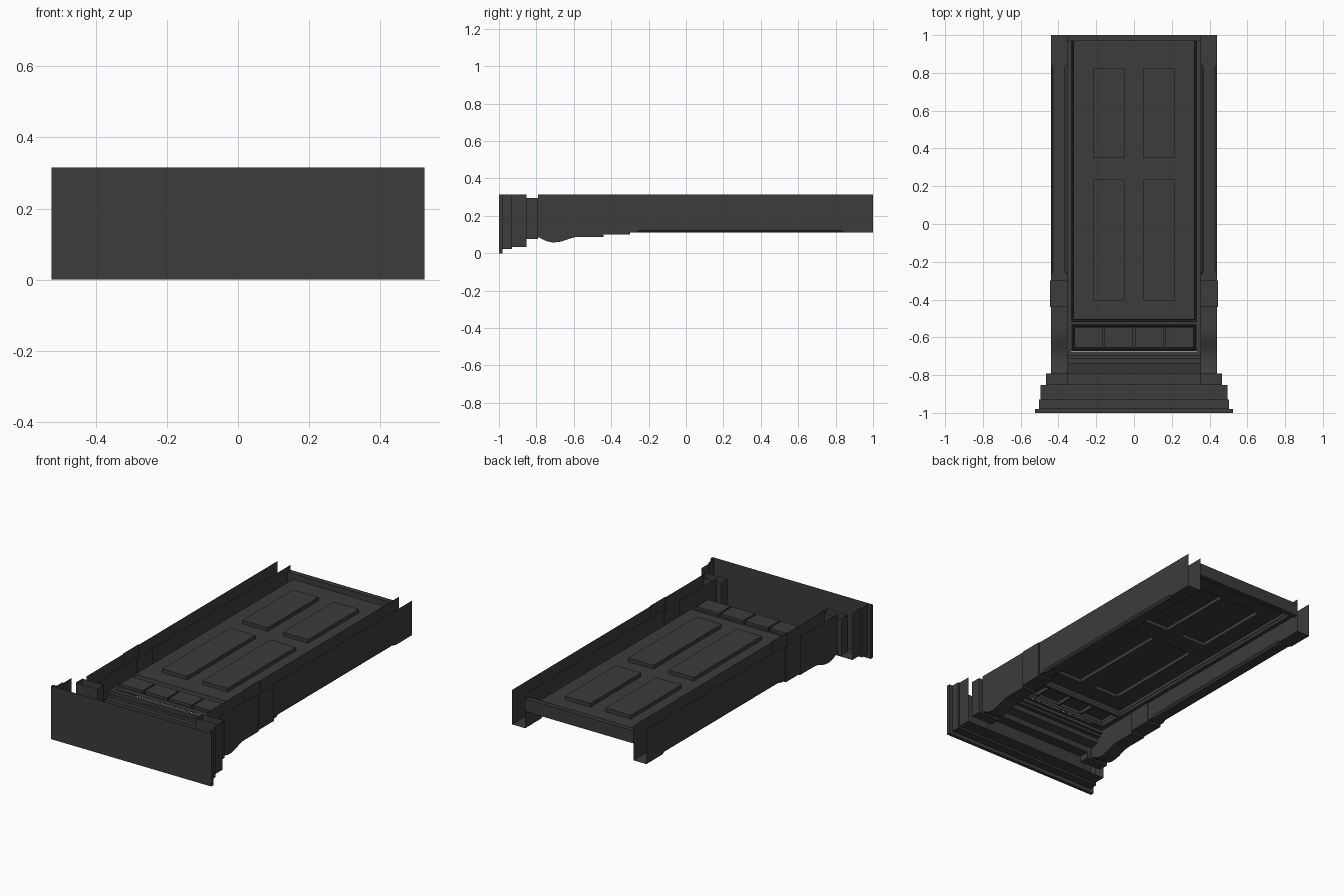
import bpy, bmesh, math

if "Cube" in bpy.data.objects:
    bpy.data.objects.remove(bpy.data.objects["Cube"])

paint = bpy.data.materials.new("dark_grey_paint")
paint.diffuse_color = (0.045, 0.045, 0.045, 1)
paint.use_nodes = True
paint.node_tree.nodes["Principled BSDF"].inputs["Base Color"].default_value = paint.diffuse_color


def finish(name, bm, mirror=False):
    bmesh.ops.remove_doubles(bm, verts=bm.verts, dist=0.0001)
    bmesh.ops.recalc_face_normals(bm, faces=bm.faces)
    me = bpy.data.meshes.new(name)
    bm.to_mesh(me)
    bm.free()
    me.materials.append(paint)
    ob = bpy.data.objects.new(name, me)
    bpy.context.collection.objects.link(ob)
    if mirror:
        ob.modifiers.new("mirror", 'MIRROR').use_bisect_axis[0] = False
    return ob


def loft(name, rows, closed=False, mirror=False, cap_first=False):
    """Skin a list of equal-length point rows."""
    bm = bmesh.new()
    vs = [[bm.verts.new(p) for p in r] for r in rows]
    n = len(rows[0])
    for a, b in zip(vs, vs[1:]):
        for i in range(n if closed else n - 1):
            j = (i + 1) % n
            bm.faces.new((a[i], a[j], b[j], b[i]))
    if cap_first:
        bm.faces.new(vs[0])
    return finish(name, bm, mirror)


def panelled_sheet(name, xs, ys, z, cells, inset, rise):
    """Flat sheet with chosen grid cells pushed back as panels."""
    bm = bmesh.new()
    g = [[bm.verts.new((x, y, z)) for x in xs] for y in ys]
    panels = []
    for j in range(len(ys) - 1):
        for i in range(len(xs) - 1):
            f = bm.faces.new((g[j][i], g[j][i + 1], g[j + 1][i + 1], g[j + 1][i]))
            if (i, j) in cells:
                panels.append(f)
    bmesh.ops.inset_individual(bm, faces=panels, thickness=inset)
    for f in panels:
        for v in f.verts:
            v.co.z += rise
    return finish(name, bm)


def ring_frame(name, x, y0, y1, steps):
    """Moulding around a rectangle; steps are (outward offset, z)."""
    loft(name, [[(-x - o, y0 - o, z), (x + o, y0 - o, z), (x + o, y1 + o, z), (-x - o, y1 + o, z)]
                for o, z in steps], closed=True)


def box(name, x0, x1, y0, y1, z0, z1, mirror=False):
    loft(name, [[(x0, y0, z), (x1, y0, z), (x1, y1, z), (x0, y1, z)] for z in (z0, z0, z1)][1:],
         closed=True, mirror=mirror, cap_first=True)


BACK = 0.315

# Stepped cornice, open at the back: (half width, y, front z)
tiers = [(0.525, -1, 0), (0.525, -0.98, 0), (0.503, -0.98, 0.022), (0.503, -0.93, 0.022),
         (0.494, -0.93, 0.034), (0.494, -0.853, 0.034)]
loft("cornice", [[(-w, y, BACK), (-w, y, z), (w, y, z), (w, y, BACK)] for w, y, z in tiers],
     cap_first=True)

# Capital blocks above the pilasters
box("capital_block", 0.325, 0.466, -0.853, -0.792, 0.075, 0.295, mirror=True)

# Stepped entablature between the capitals and the transom
prof = [(-0.853, 0.034), (-0.853, 0.11), (-0.792, 0.11), (-0.792, 0.145), (-0.74, 0.155), (-0.74, 0.185),
        (-0.715, 0.185), (-0.715, 0.2), (-0.70, 0.2), (-0.70, 0.22), (-0.675, 0.22)]
loft("entablature", [[(-0.355, y, z), (0.355, y, z)] for y, z in prof])

# Pilaster channels with a scrolled bracket and stop-chamfered shaft: (y, z, chamfer, widening)
stations = [(-0.792, 0.085, 0, 0)]
for i in range(13):
    t = i / 12
    y = -0.785 + 0.215 * t
    z = 0.085 - 0.027 * math.sin(math.pi * min(1, t * 1.25) ** 0.9) if t < 0.4 else \
        0.0735 - 0.0145 * math.cos(math.pi * (t - 0.4) / 0.6)
    stations.append((y, z, 0, 0))
stations += [(-0.44, 0.088, 0, 0), (-0.44, 0.1, 0, 0.005), (-0.30, 0.1, 0, 0.005), (-0.30, 0.11, 0, 0),
             (-0.27, 0.11, 0, 0), (-0.25, 0.11, 0.012, 0), (0.83, 0.11, 0.012, 0),
             (0.85, 0.11, 0, 0), (1, 0.11, 0, 0)]
loft("pilaster", [[(0.355 - w, y, BACK), (0.355 - w, y, z + c), (0.355 - w + c, y, z),
                   (0.44 + w - c, y, z), (0.44 + w, y, z + c), (0.44 + w, y, BACK)]
                  for y, z, c, w in stations], mirror=True)

# Door leaf with four panels
panelled_sheet("door_leaf", [-0.32, -0.215, -0.05, 0.05, 0.215, 0.32],
               [-0.505, -0.405, 0.235, 0.35, 0.825, 0.97], 0.25,
               {(1, 1), (3, 1), (1, 3), (3, 3)}, 0.014, 0.022)

# Moulding around three sides of the door, and the flat jamb
steps = [(0, 0.25), (0.003, 0.232), (0.009, 0.236), (0.012, 0.22), (0.035, 0.22)]
loft("door_moulding", [[(-0.32 - o, 1, z), (-0.32 - o, -0.505 - min(o, 0.022), z),
                        (0.32 + o, -0.505 - min(o, 0.022), z), (0.32 + o, 1, z)] for o, z in steps])

# Threshold
box("threshold", -0.355, 0.355, 0.97, 1, 0.21, 0.285)
loft("threshold_back", [[(-0.355, y, 0.283), (0.355, y, 0.283)] for y in (0.97, 1)])

# Transom window with four lights and its frame
xs = [-0.315, -0.165, -0.155, -0.005, 0.005, 0.155, 0.165, 0.315]
panelled_sheet("transom_lights", xs, [-0.655, -0.545], 0.23,
               {(i, 0) for i in (0, 2, 4, 6)}, 0.008, 0.022)
ring_frame("transom_frame", 0.315, -0.655, -0.545,
           [(0, 0.23), (0.004, 0.238), (0.009, 0.238), (0.012, 0.22), (0.018, 0.22)])
loft("transom_side", [[(x, -0.675, 0.22), (x, -0.527, 0.22)] for x in (0.333, 0.355)], mirror=True)
